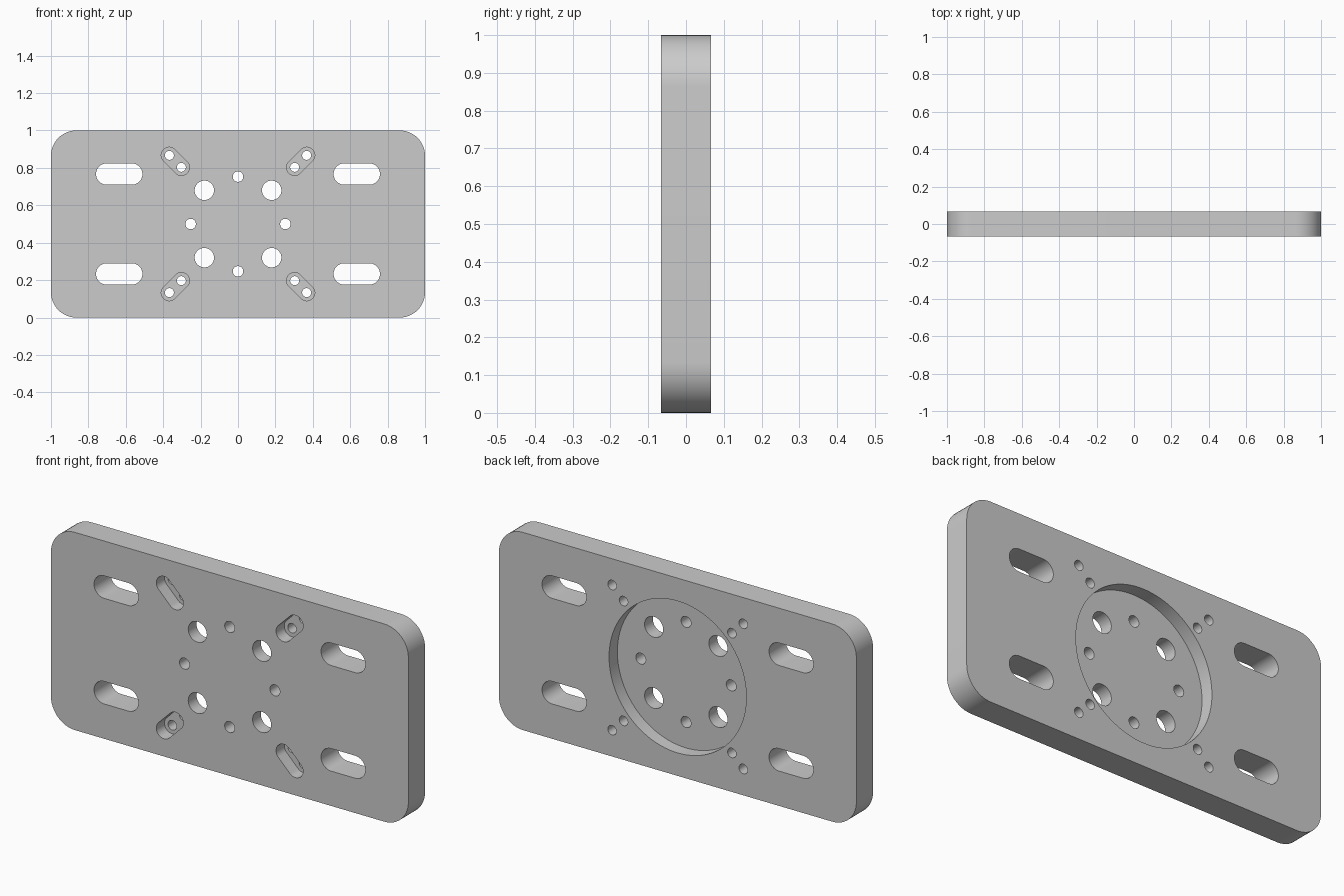
import bpy
import bmesh
import math
from mathutils import Vector

THICK = 0.133
FRONT, BACK = -THICK / 2, THICK / 2
MID_Z = 0.5
SIGNS = [(sx, sz) for sx in (1, -1) for sz in (1, -1)]

if "Cube" in bpy.data.objects:
    bpy.data.objects.remove(bpy.data.objects["Cube"])

grey = bpy.data.materials.new("plain_grey")
grey.use_nodes = True
grey.diffuse_color = (0.6, 0.6, 0.6, 1)
grey.node_tree.nodes["Principled BSDF"].inputs["Base Color"].default_value = (0.6, 0.6, 0.6, 1)


def rounded(centres, radius, start=0.0, steps=48):
    """Outline around one, two or four arc centres, counter-clockwise in x and z."""
    n = len(centres)
    span = 2 * math.pi / n
    count = steps // n
    points = []
    for k, (cx, cz) in enumerate(centres):
        for i in range(count if n == 1 else count + 1):
            a = start + k * span + span * i / count
            points.append((cx + radius * math.cos(a), cz + radius * math.sin(a)))
    return points


def slot(x, z, half, radius, angle=0.0):
    """Stadium outline with its long axis turned by angle."""
    dx, dz = half * math.cos(angle), half * math.sin(angle)
    return rounded([(x + dx, z + dz), (x - dx, z - dz)], radius, angle - math.pi / 2)


def prisms(name, outlines, y0, y1):
    """One object holding every outline extruded from y0 to y1."""
    bm = bmesh.new()
    for outline in outlines:
        face = bm.faces.new([bm.verts.new((x, y0, z + MID_Z)) for x, z in outline])
        out = bmesh.ops.extrude_face_region(bm, geom=[face])
        moved = [v for v in out["geom"] if isinstance(v, bmesh.types.BMVert)]
        bmesh.ops.translate(bm, verts=moved, vec=Vector((0, y1 - y0, 0)))
    bmesh.ops.recalc_face_normals(bm, faces=bm.faces)
    mesh = bpy.data.meshes.new(name)
    bm.to_mesh(mesh)
    bm.free()
    mesh.materials.append(grey)
    obj = bpy.data.objects.new(name, mesh)
    bpy.context.collection.objects.link(obj)
    return obj


def cut(target, cutter):
    """Subtract the cutter for good, then drop it."""
    cutter.hide_render = True
    mod = target.modifiers.new("cut", "BOOLEAN")
    mod.operation = "DIFFERENCE"
    mod.solver = "EXACT"
    mod.object = cutter
    bpy.context.view_layer.objects.active = target
    bpy.ops.object.modifier_apply(modifier=mod.name)
    bpy.data.objects.remove(cutter)


# Plate with rounded corners
r = 0.135
ex, ez = 1 - r, 0.5 - r
plate = prisms("mounting_plate",
               [rounded([(ex, ez), (-ex, ez), (-ex, -ez), (ex, -ez)], r)], FRONT, BACK)

# Round recess in the back
cut(plate, prisms("recess_cutter", [rounded([(0, 0)], 0.384, steps=96)], 0.0, 0.2))

# Diagonal pockets in the front
cut(plate, prisms("pocket_cutter",
                  [slot(sx * 0.335, sz * 0.335, 0.046, 0.043, sx * sz * math.pi / 4)
                   for sx, sz in SIGNS], -0.2, -0.001))

# Through openings: side slots, large holes, small holes, screw holes in the pockets
openings = []
for sx, sz in SIGNS:
    openings.append(slot(sx * 0.635, sz * 0.267, 0.067, 0.057))
    openings.append(rounded([(sx * 0.18, sz * 0.18)], 0.052))
    for d in (0.303, 0.367):
        openings.append(rounded([(sx * d, sz * d)], 0.024, steps=32))
for x, z in ((1, 0), (-1, 0), (0, 1), (0, -1)):
    openings.append(rounded([(x * 0.253, z * 0.253)], 0.028, steps=32))
cut(plate, prisms("opening_cutter", openings, -0.2, 0.2))

# Smooth the rounded walls, keep rims sharp
bpy.ops.object.select_all(action="DESELECT")
plate.select_set(True)
bpy.context.view_layer.objects.active = plate
bpy.ops.object.shade_smooth_by_angle(angle=math.radians(30))
